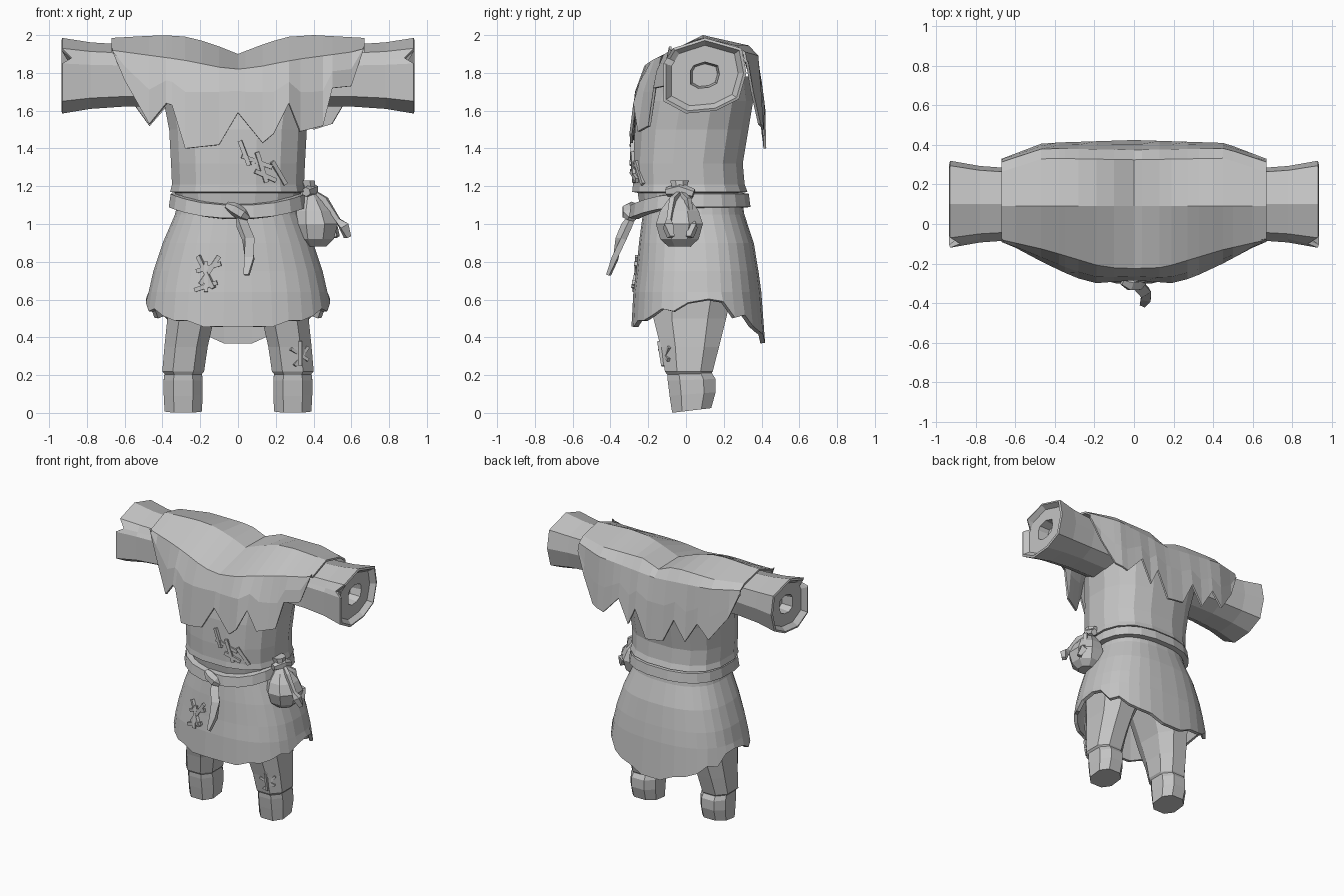
import bpy, bmesh, math
from mathutils import Vector
from mathutils.bvhtree import BVHTree

cube = bpy.data.objects.get("Cube")
if cube:
    bpy.data.objects.remove(cube, do_unlink=True)

cloth = bpy.data.materials.new("plain grey cloth")
cloth.use_nodes = True
GREY = (0.55, 0.55, 0.55, 1)
cloth.diffuse_color = GREY
cloth.node_tree.nodes["Principled BSDF"].inputs["Base Color"].default_value = GREY


def build(name, verts, faces, thick=0):
    """Flat-shaded mesh object; returns a tree for placing details on it."""
    mesh = bpy.data.meshes.new(name)
    mesh.from_pydata([tuple(v) for v in verts], [], faces)
    bm = bmesh.new()
    bm.from_mesh(mesh)
    bmesh.ops.recalc_face_normals(bm, faces=bm.faces)
    bm.to_mesh(mesh)
    bm.free()
    mesh.materials.append(cloth)
    ob = bpy.data.objects.new(name, mesh)
    bpy.context.collection.objects.link(ob)
    if thick:
        mod = ob.modifiers.new("thickness", 'SOLIDIFY')
        mod.thickness = thick
        mod.offset = -1
    return BVHTree.FromPolygons([Vector(v) for v in verts], faces)


def loft(name, rings, caps=True, wrap=False, thick=0):
    n, m = len(rings[0]), len(rings)
    verts = [p for r in rings for p in r]
    faces = []
    for i in range(m if wrap else m - 1):
        a, b = i * n, (i + 1) % m * n
        faces += [(a + j, a + (j + 1) % n, b + (j + 1) % n, b + j) for j in range(n)]
    if caps and not wrap:
        faces += [tuple(range(n)), tuple(range((m - 1) * n, m * n))]
    return build(name, verts, faces, thick)


def ring(z, cx, cy, rx, ry, n=16, power=2.5, tilt=0):
    """Rounded-box outline; z may be a function of the angle."""
    pts = []
    for i in range(n):
        a = math.tau * (i + 0.5) / n
        c, s = math.cos(a), math.sin(a)
        x = math.copysign(abs(c) ** (2 / power), c)
        y = math.copysign(abs(s) ** (2 / power), s)
        pts.append((cx + rx * x, cy + ry * y, (z(a) if callable(z) else z) + tilt * (y + 1)))
    return pts


def tube(name, path, radii, n=4, flat=1.0):
    path = [Vector(p) for p in path]
    rings = []
    for i, p in enumerate(path):
        t = path[min(i + 1, len(path) - 1)] - path[max(i - 1, 0)]
        q = t.to_track_quat('Z', 'Y')
        angles = [math.tau * (k + 0.5) / n for k in range(n)]
        rings.append([p + q @ Vector((math.cos(a), math.sin(a) * flat, 0)) * radii[i] for a in angles])
    return loft(name, rings)


def lerp(table, x):
    for (x0, y0), (x1, y1) in zip(table, table[1:]):
        if x <= x1:
            return y0 + (y1 - y0) * (x - x0) / (x1 - x0)
    return table[-1][1]


# Tunic body
torso = loft("tunic_body", [ring(z, 0, cy, rx, ry) for z, cy, rx, ry in (
    (1.10, .02, .33, .27), (1.165, .02, .34, .28), (1.17, .02, .365, .31), (1.21, .015, .355, .30),
    (1.32, .01, .36, .295), (1.5, .03, .37, .305), (1.65, .055, .40, .305), (1.78, .07, .42, .27))])

# Skirt with a ragged hem; heights by degrees from the front round to the back
HEM = [(0, .465), (15, .445), (25, .50), (34, .465), (46, .52), (55, .51), (65, .57), (74, .535), (90, .61),
       (107, .59), (120, .49), (130, .52), (148, .42), (157, .45), (172, .37), (180, .37)]


def hem(a):
    return lerp(HEM, math.degrees(math.acos(max(-1, min(1, -math.sin(a))))))


skirt = loft("skirt", [ring(z, 0, cy, rx, ry, 32) for z, cy, rx, ry in (
    (1.12, .04, .32, .26), (1.05, .04, .335, .27), (.9, .055, .40, .305),
    (.75, .06, .45, .325), (.64, .06, .475, .34), (hem, .065, .49, .355))], caps=False, thick=.025)


# Belt, dipping at the front
def belt_z(offset):
    return lambda a: 1.13 - .06 * max(0, -math.sin(a)) ** 2 + offset


loft("belt", [ring(belt_z(dz), 0, .02, .37 - d, .325 - d, 20) for dz, d in (
    (-.045, .05), (-.04, 0), (.03, .01), (.035, .05))], wrap=True)
tube("belt_knot", [(-.06, -.285, 1.10), (-.02, -.295, 1.08), (.02, -.295, 1.05), (.05, -.285, 1.03)],
     [.025, .045, .045, .025], 6, .8)
tube("belt_tail", [(.01, -.28, 1.05), (.025, -.315, .99), (.055, -.345, .92), (.06, -.375, .82), (.045, -.41, .73)],
     [.03, .04, .04, .036, .02], 4, .6)

# Belt pouch with drawstrings
loft("pouch", [ring(z, .40 + dx, -.035, r, r * 1.05, 8, 2) for z, dx, r in (
    (.88, .01, .06), (.92, .01, .105), (1.0, .01, .128), (1.07, 0, .105),
    (1.13, -.01, .06), (1.16, -.02, .035), (1.23, -.04, .05))])
tube("pouch_knot", [(.36, -.10, 1.17), (.39, -.03, 1.18), (.40, .04, 1.16)], [.025, .04, .025], 6)
for side, x in ((-1, .56), (1, .50)):
    y = -.03 + side * .04
    tube("drawstring", [(.40, -.03, 1.17), (.46, y, 1.13), (x - .03, y + side * .02, 1.02),
                        (x, y + side * .025, .99), (x + .02, y + side * .01, .93)],
         [.014, .02, .016, .033, .02])

# Sleeves: cross-section in (y, z), with a hollow cuff split along the front top
CUFF = [(-.12, 1.65), (0, 1.585), (.16, 1.60), (.28, 1.66), (.32, 1.80), (.295, 1.93),
        (.10, 1.985), (-.07, 1.93), (-.10, 1.88), (-.12, 1.85)]
SLEEVE = ((.30, .82), (.60, .82), (.78, .88), (.93, 1), (.935, .93), (.90, .8), (.90, .35), (.82, .3))
for sx in (1, -1):
    rings = []
    for x, s in SLEEVE:
        row = []
        for i, (y, z) in enumerate(CUFF):
            notch = .05 if i == 8 and x > .9 else 0
            row.append((sx * (x - notch), .1 + (y - .1) * s, 1.79 + (z - 1.79) * s))
        rings.append(row)
    loft("left_sleeve" if sx > 0 else "right_sleeve", rings)

# Trouser legs and boots
legs = {}
for sx in (1, -1):
    side = "left" if sx > 0 else "right"
    legs[side] = loft(side + "_trouser_leg", [ring(z, sx * cx, cy, rx, ry, 8) for z, cx, cy, rx, ry in (
        (.20, .29, .015, .10, .12), (.22, .29, .015, .118, .135), (.35, .275, .02, .122, .165),
        (.5, .25, .02, .132, .205), (.7, .21, .035, .18, .24), (.95, .17, .04, .17, .23))])
    loft(side + "_boot", [ring(z, sx * .29, cy, r, ry, 8, tilt=t) for z, cy, r, ry, t in (
        (0, .03, .105, .11, .013), (.09, .035, .11, .13, .01), (.17, .03, .11, .135, .005),
        (.21, .02, .105, .125, 0))])

# Ragged shoulder cape: columns across x, rows from front hem over the top to back hem
FRONT_HEM = [(-.67, 1.93), (-.6, 1.76), (-.47, 1.53), (-.38, 1.64), (-.35, 1.63), (-.28, 1.40), (-.1, 1.42),
             (0, 1.59), (.13, 1.43), (.19, 1.48), (.27, 1.64), (.33, 1.49), (.45, 1.52),
             (.5, 1.72), (.6, 1.73), (.67, 1.94)]
BACK_HEM = [(-.67, 1.88), (-.6, 1.7), (-.47, 1.52), (-.38, 1.62), (-.28, 1.46), (-.19, 1.6), (-.1, 1.42),
            (.04, 1.40), (.13, 1.60), (.19, 1.47), (.27, 1.64), (.4, 1.50), (.5, 1.53), (.6, 1.7), (.67, 1.86)]
FRONT_Y = [(0, -.285), (.2, -.30), (.3, -.27), (.45, -.20), (.6, -.12), (.67, -.09)]
NECK_Y = [(0, -.225), (.15, -.22), (.45, -.13), (.67, -.08)]
NECK_Z = [(0, 1.82), (.1, 1.83), (.3, 1.87), (.67, 1.92)]
RIDGE_Z = [(0, 1.90), (.1, 1.94), (.25, 1.99), (.4, 2.0), (.67, 1.985)]
BACK_Y = [(0, .425), (.46, .41), (.67, .33)]
columns = sorted({x for x, _ in FRONT_HEM + BACK_HEM})
verts = []
for x in columns:
    u = abs(x)
    fz, bz = lerp(FRONT_HEM, x), lerp(BACK_HEM, x)
    fy, ny, by = lerp(FRONT_Y, u), lerp(NECK_Y, u), lerp(BACK_Y, u)
    nz, rz = lerp(NECK_Z, u), lerp(RIDGE_Z, u)
    verts += [(x, fy, fz), (x, fy * .6 + ny * .4 - .005, max(1.7, (fz + nz) / 2)), (x, ny, nz), (x, .09, rz),
              (x, by - .10 + u * .05, min(rz, 1.95) - .005), (x, by - .05 + u * .05, 1.85 + u * .09),
              (x, by - .02 + u * .02, max(1.68, (bz + 1.86) / 2)), (x, by, bz)]
R = 8
build("shoulder_cape", verts, [(c * R + r, c * R + r + 1, (c + 1) * R + r + 1, (c + 1) * R + r)
                               for c in range(len(columns) - 1) for r in range(R - 1)], thick=.014)


# Mending stitches laid on the cloth, given as (x, z) to (x, z)
def stitches(name, tree, bars, r=.016):
    for x0, z0, x1, z1 in bars:
        ends = []
        for x, z in ((x0, z0), (x1, z1)):
            hit = tree.ray_cast(Vector((x, -2, z)), Vector((0, 1, 0)))[0]
            ends.append(hit + Vector((0, -.006, 0)))
        tube(name, ends, [r, r])


stitches("skirt_stitch", skirt, [(-.22, .75, -.09, .79), (-.23, .65, -.11, .69), (-.21, .83, -.13, .66),
                                 (-.10, .83, -.20, .68), (-.17, .80, -.17, .64)])
stitches("tunic_stitch", torso, [(.01, 1.44, .06, 1.31), (.02, 1.36, .18, 1.30), (.09, 1.28, .20, 1.23),
                                 (.10, 1.38, .15, 1.22), (.18, 1.33, .25, 1.21)])
stitches("trouser_stitch", legs["left"], [(.28, .34, .37, .28), (.37, .35, .30, .25), (.33, .38, .33, .25)], .012)
